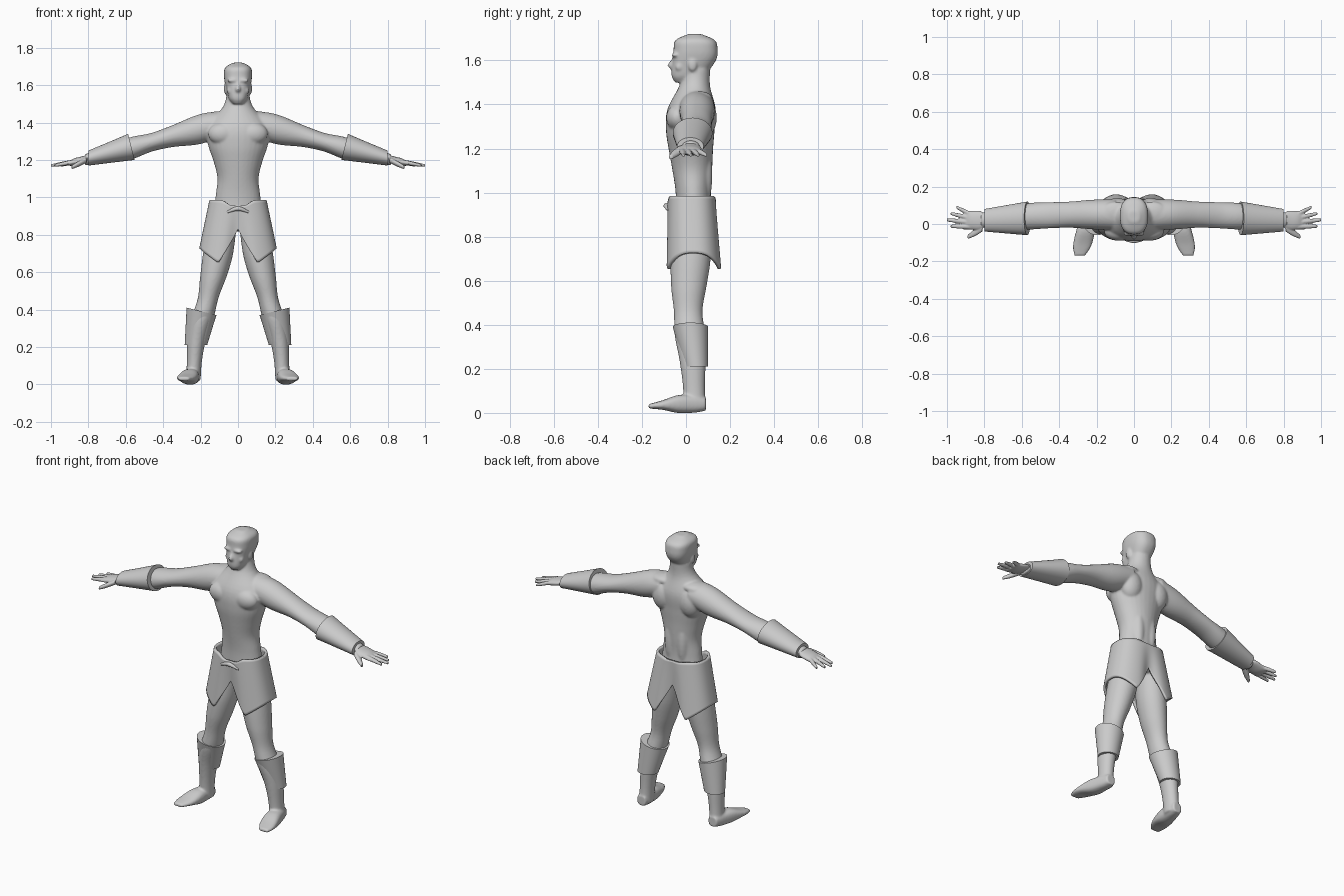
import bpy, bmesh, math
from mathutils import Vector, Matrix

if "Cube" in bpy.data.objects:
    bpy.data.objects.remove(bpy.data.objects["Cube"], do_unlink=True)

clay = bpy.data.materials.new("plain_grey")
clay.use_nodes = True
clay.diffuse_color = (.6, .6, .6, 1)
clay.node_tree.nodes["Principled BSDF"].inputs["Base Color"].default_value = clay.diffuse_color


def spline(values, t):
    """Catmull-Rom through evenly spaced numbers or vectors."""
    last = len(values) - 1
    i = min(int(t * last), last - 1)
    f = t * last - i
    before, start = values[max(i - 1, 0)], values[i]
    end, after = values[i + 1], values[min(i + 2, last)]
    leave, arrive = (end - before) / 2, (after - start) / 2
    gap = end - start
    return start + leave * f + (gap * 3 - leave * 2 - arrive) * f ** 2 + (leave + arrive - gap * 2) * f ** 3


def bend(value, power):
    return math.copysign(abs(value) ** (2 / power), value)


def loft(bm, axis, path, widths, depths, side=1, power=2, tilt=0, count=32, steps=40):
    """Skin rings set across an axis, their centres and radii following splines."""
    points = [Vector(p) for p in path]
    rings = []
    for step in range(steps + 1):
        t = step / steps
        centre = spline(points, t)
        wide, deep = spline(widths, t), spline(depths, t)
        ring = []
        for k in range(count):
            angle = math.tau * k / count
            u = wide * bend(math.cos(angle), power)
            v = deep * bend(math.sin(angle), power)
            slant = tilt * (1 - t)
            offset = {"x": (slant * v, u, v), "y": (u, 0, v), "z": (u, v, slant * u)}[axis]
            spot = centre + Vector(offset)
            spot.x *= side
            ring.append(bm.verts.new(spot))
        rings.append(ring)
    for low, high in zip(rings, rings[1:]):
        for k in range(count):
            bm.faces.new((low[k - 1], low[k], high[k], high[k - 1]))
    bm.faces.new(rings[0])
    bm.faces.new(rings[-1])


def ball(bm, centre, radii, side=1):
    place = Matrix.Translation((centre[0] * side, *centre[1:]))
    bmesh.ops.create_uvsphere(bm, u_segments=24, v_segments=16, radius=1,
                              matrix=place @ Matrix.Diagonal((*radii, 1)))


def finish(bm, name, voxel=0, relax=0):
    """Make the object; with a voxel size, fuse its pieces into one soft skin."""
    bmesh.ops.recalc_face_normals(bm, faces=bm.faces[:])
    mesh = bpy.data.meshes.new(name)
    bm.to_mesh(mesh)
    bm.free()
    mesh.materials.append(clay)
    obj = bpy.data.objects.new(name, mesh)
    bpy.context.collection.objects.link(obj)
    if voxel:
        fuse = obj.modifiers.new("fuse", "REMESH")
        fuse.mode = "VOXEL"
        fuse.voxel_size = voxel
        fuse.use_smooth_shade = True
        soften = obj.modifiers.new("soften", "SMOOTH")
        soften.factor = .5
        soften.iterations = relax
    else:
        bpy.ops.object.select_all(action="DESELECT")
        obj.select_set(True)
        bpy.context.view_layer.objects.active = obj
        bpy.ops.object.shade_smooth_by_angle(angle=math.radians(40))
    return obj


# Body: torso, neck, head, nose and limbs fused into one skin
bm = bmesh.new()
loft(bm, "z", path=[(0, .04, .82), (0, .03, 1.07), (0, .02, 1.31), (0, .05, 1.56)],
     widths=[.1, .13, .12, .11, .13, .16, .17, .08, .06],
     depths=[.07, .08, .08, .09, .1, .11, .11, .07, .06])
loft(bm, "z", path=[(0, -.01, 1.5), (0, .04, 1.61), (0, .04, 1.72)],
     widths=[.03, .05, .06, .07, .075, .07, .03],
     depths=[.04, .07, .09, .1, .1, .09, .03], power=2.5)
loft(bm, "z", path=[(0, -.06, 1.56), (0, -.05, 1.62)],
     widths=[.01, .016, .01, .01], depths=[.01, .028, .016, .01])

leg_widths = [.08, .08, .08, .07, .055, .06, .05, .04, .04]
muscles = {
    "brow": ((.03, -.05, 1.625), (.03, .016, .01)),
    "cheek": ((.04, -.03, 1.57), (.02, .02, .02)),
    "ear": ((.066, .03, 1.58), (.01, .02, .03)),
    "chest": ((.08, -.04, 1.34), (.08, .05, .06)),
    "shoulder_blade": ((.09, .08, 1.34), (.07, .06, .09)),
    "lower_back": ((.04, .07, 1.08), (.04, .05, .16)),
    "neck_muscle": ((.1, .06, 1.43), (.08, .06, .03)),
}
for side in (1, -1):
    # Arm, leg and foot
    loft(bm, "x", path=[(.1, .05, 1.39), (.34, .05, 1.33), (.58, .04, 1.26), (.82, .02, 1.2)],
         widths=[.08, .08, .07, .07, .07, .05, .04],
         depths=[.07, .08, .06, .05, .06, .04, .03], side=side)
    loft(bm, "z", path=[(.08, .04, .9), (.11, .02, .68), (.16, .01, .46), (.22, .03, .24), (.24, .04, .02)],
         widths=leg_widths, depths=[width + .01 for width in leg_widths], side=side)
    loft(bm, "y", path=[(.24, .09, .04), (.26, -.04, .04), (.29, -.17, .03)],
         widths=[.03, .04, .05, .05, .03], depths=[.03, .04, .04, .02, .01], side=side, power=2.5)
    for centre, radii in muscles.values():
        ball(bm, centre, radii, side)
finish(bm, "body", voxel=.006, relax=8)

for side, label in ((1, "left"), (-1, "right")):
    # Hand: palm, thumb and four fingers, little finger first
    bm = bmesh.new()
    loft(bm, "x", path=[(.79, .02, 1.21), (.91, .02, 1.18)],
         widths=[.03, .05, .05, .05], depths=[.025, .02, .02, .01], side=side)
    loft(bm, "x", path=[(.81, -.02, 1.2), (.89, -.07, 1.16)],
         widths=[.02, .02, .01], depths=[.015, .015, .01], side=side)
    for i, reach in enumerate((.95, .98, 1, .98)):
        loft(bm, "x", path=[(.88, .055 - .023 * i, 1.19), (reach, .09 - .034 * i, 1.17)],
             widths=[.013, .012, .008], depths=[.012, .011, .007], side=side)
    finish(bm, label + "_hand", voxel=.004, relax=3)

    # Flared bracer
    bm = bmesh.new()
    loft(bm, "x", path=[(.57, .03, 1.27), (.8, .02, 1.21)],
         widths=[.09, .06], depths=[.07, .04], side=side, tilt=.25, count=48)
    finish(bm, label + "_bracer")

    # Shin guard with a slanted top
    bm = bmesh.new()
    loft(bm, "z", path=[(.195, .02, .39), (.225, .045, .21)],
         widths=[.08, .06], depths=[.08, .055], side=side, tilt=.25, count=48)
    finish(bm, label + "_shin_guard")


# Skirt: flared wrap with a pointed hem and a slit at front and back
def skirt_point(angle, t):
    c, s = bend(math.cos(angle), 2.5), bend(math.sin(angle), 2.5)
    reach = abs(c) * .21
    hem = max(.83 - 1.8 * reach, .58 + .7 * reach)
    dip = math.exp(-(reach / .09) ** 4)
    top = .985 - (.03 if s < 0 else .01) * dip
    z = top + (hem - top) * t
    flare = (.985 - z) / .3
    fold = 1 - .3 * flare * math.exp(-(reach / .05) ** 2)
    x = c * (.153 + .063 * flare)
    y = .025 + .01 * flare + s * (.11 + .02 * flare) * fold
    return x, y, z


bm = bmesh.new()
columns, rows = 128, 20
grid = [[bm.verts.new(skirt_point(math.tau * k / columns, r / rows)) for k in range(columns)]
        for r in range(rows + 1)]
for upper, lower in zip(grid, grid[1:]):
    for k in range(columns):
        bm.faces.new((upper[k - 1], lower[k - 1], lower[k], upper[k]))
skirt = finish(bm, "skirt")
cloth = skirt.modifiers.new("cloth", "SOLIDIFY")
cloth.thickness = .014
cloth.offset = -1

# Belt knot with drooping ends
bm = bmesh.new()
loft(bm, "x", path=[(-.06, -.08, .92), (0, -.09, .94), (.06, -.08, .92)],
     widths=[.006, .012, .006], depths=[.006, .012, .006])
finish(bm, "belt_knot")
